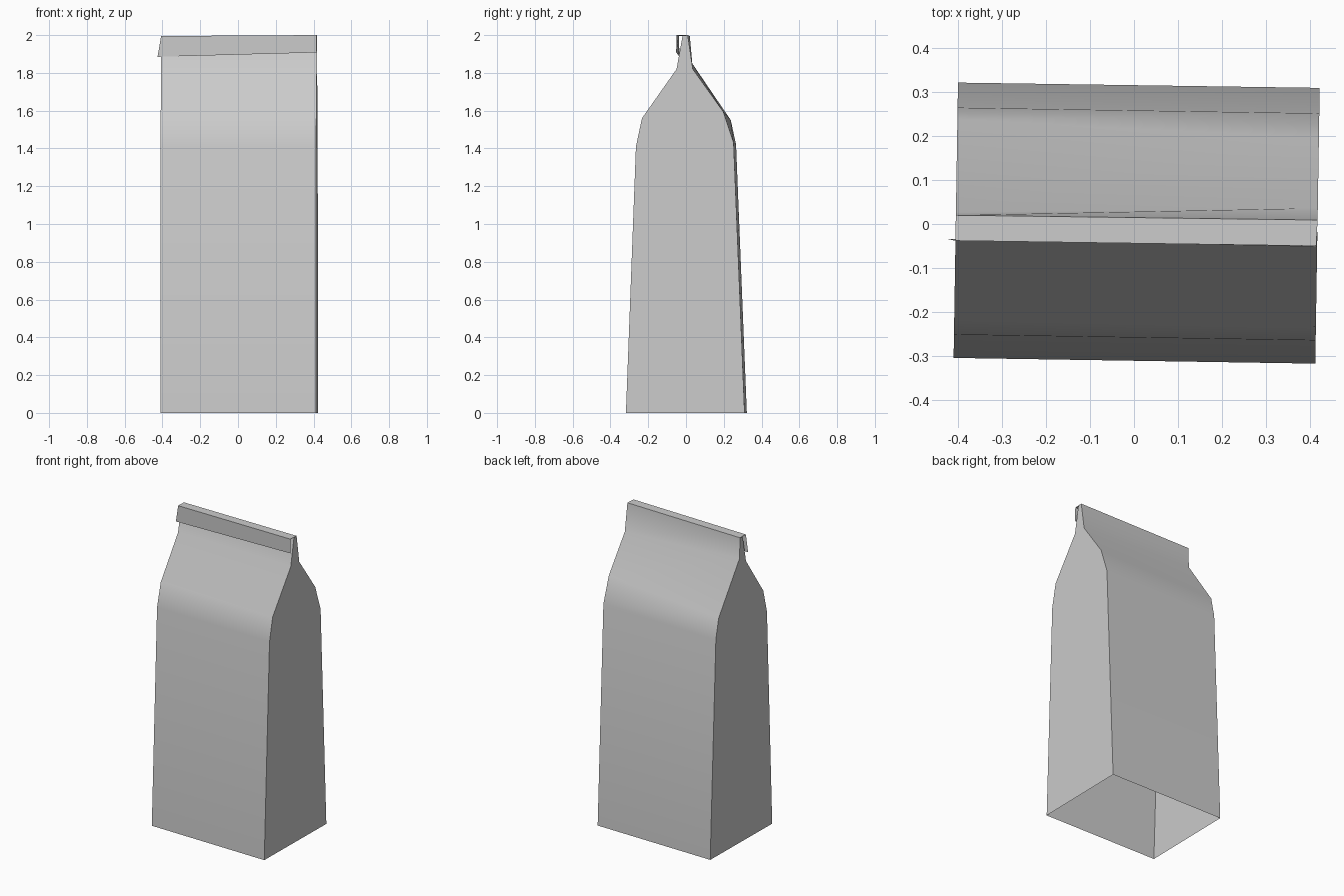
import bpy, bmesh

if "Cube" in bpy.data.objects:
    bpy.data.objects.remove(bpy.data.objects["Cube"])


def make_sheet(name, strips, angle=0.6):
    """Build quads between consecutive points of matching rails."""
    bm = bmesh.new()
    for a, b in strips:
        for i in range(len(a) - 1):
            bm.faces.new([bm.verts.new(p) for p in (a[i], b[i], b[i + 1], a[i + 1])])
    bmesh.ops.remove_doubles(bm, verts=bm.verts, dist=0.0005)
    me = bpy.data.meshes.new(name)
    bm.to_mesh(me)
    bm.free()
    ob = bpy.data.objects.new(name, me)
    bpy.context.collection.objects.link(ob)
    bpy.context.view_layer.objects.active = ob
    ob.select_set(True)
    bpy.ops.object.shade_smooth_by_angle(angle=angle)
    ob.select_set(False)


def rail(side, pts):
    """Corner edge of the slightly turned bag, from (y, z) points."""
    return [(0.006 + side * 0.412 + 0.016 * y, y, z) for y, z in pts]


# Four corner edges, bottom to top
front_right = rail(1, [(-.318, 0), (-.265, 1.41), (-.233, 1.56), (-.05, 1.82), (-.018, 1.997)])
front_left = rail(-1, [(-.305, 0), (-.252, 1.41), (-.215, 1.56), (-.04, 1.82), (-.006, 1.992)])
back_right = rail(1, [(.31, 0), (.252, 1.43), (.197, 1.595), (.036, 1.82), (.009, 2.0)])
back_left = rail(-1, [(.322, 0), (.265, 1.42), (.237, 1.55), (.026, 1.86), (.02, 1.995)])

# Open-bottomed paper bag body
make_sheet("bag_body", [(front_left, front_right), (front_right, back_right),
                        (back_right, back_left), (back_left, front_left)])

# Folded top: narrow flat ridge, then a flap hanging down the front
flap_right = [back_right[-1], (0.415, -0.05, 2.0), (0.417, -0.052, 1.908)]
flap_left = [back_left[-1], (-0.407, -0.038, 1.995), (-0.426, -0.034, 1.885)]
make_sheet("folded_flap", [(flap_right, flap_left)])
